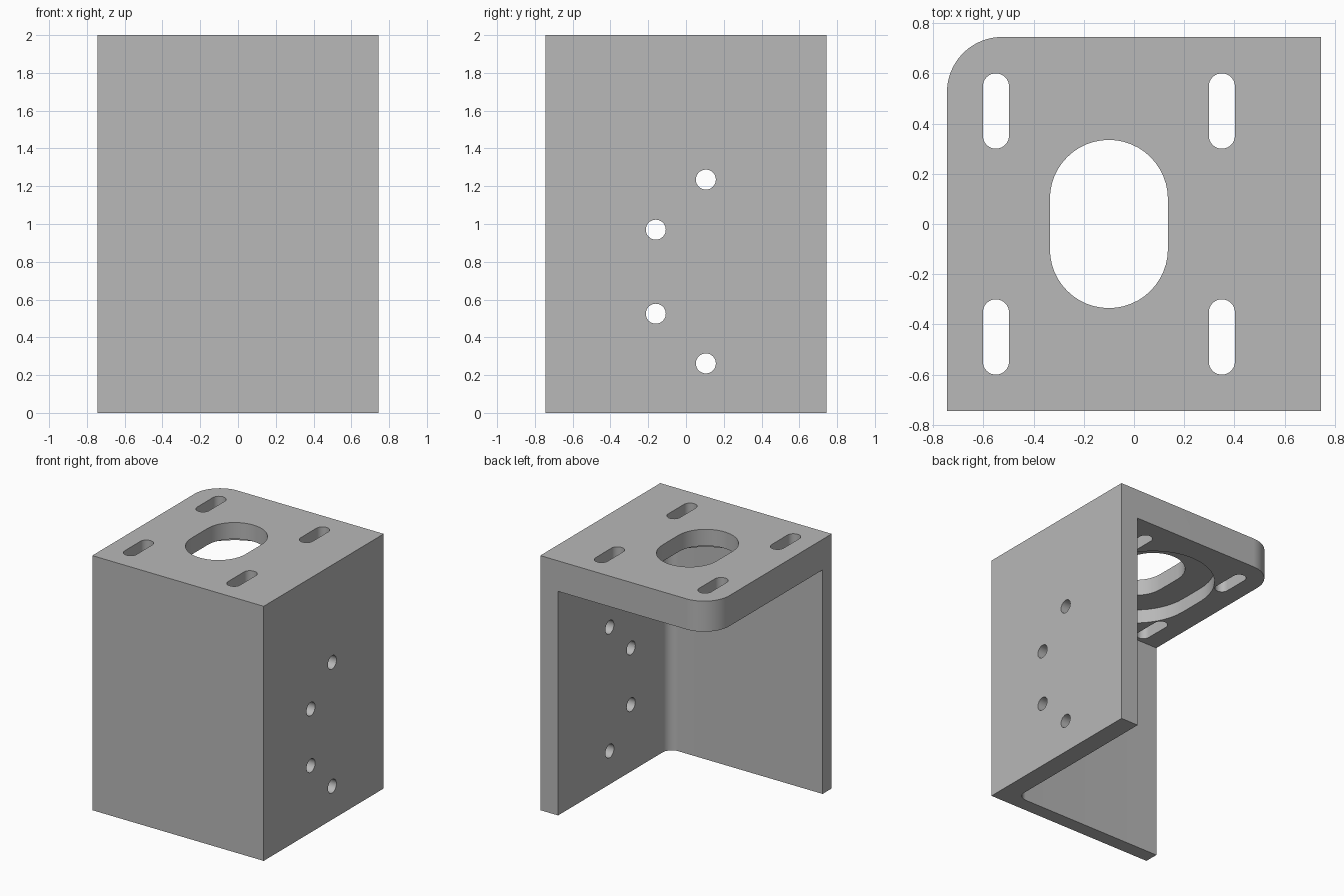
import bpy
import bmesh
from math import cos, sin, pi, radians
from mathutils import Matrix, Vector

cube = bpy.data.objects.get("Cube")
if cube:
    bpy.data.objects.remove(cube, do_unlink=True)

HALF = 0.745           # half of the square footprint
TOP = 2.0              # overall height
PLATE = 0.24           # top plate thickness
SIDE = 0.155           # thickness of the drilled wall
FRONT = 0.113          # thickness of the front wall


def arc(cx, cy, r, start, end, steps=24):
    """Points along an arc, angles in degrees."""
    angles = [radians(start + (end - start) * i / steps) for i in range(steps + 1)]
    return [(cx + r * cos(a), cy + r * sin(a)) for a in angles]


def slot(cx, cy, r, h):
    """Round-ended slot outline, straight for 2h along y."""
    return arc(cx, cy + h, r, 0, 180) + arc(cx, cy - h, r, 180, 360)


def prism(name, outline, z0, z1):
    """Extrude a counter-clockwise outline from z0 to z1."""
    bm = bmesh.new()
    face = bm.faces.new([bm.verts.new((x, y, z0)) for x, y in outline])
    result = bmesh.ops.extrude_face_region(bm, geom=[face])
    verts = [g for g in result["geom"] if isinstance(g, bmesh.types.BMVert)]
    bmesh.ops.translate(bm, verts=verts, vec=Vector((0, 0, z1 - z0)))
    bmesh.ops.recalc_face_normals(bm, faces=bm.faces)
    mesh = bpy.data.meshes.new(name)
    bm.to_mesh(mesh)
    bm.free()
    obj = bpy.data.objects.new(name, mesh)
    bpy.context.collection.objects.link(obj)
    return obj


def cut(target, cutter):
    """Subtract the cutter from the target and remove it."""
    cutter.hide_render = True
    mod = target.modifiers.new("cut", "BOOLEAN")
    mod.operation = "DIFFERENCE"
    mod.solver = "EXACT"
    mod.object = cutter
    bpy.context.view_layer.objects.active = target
    bpy.ops.object.modifier_apply(modifier=mod.name)
    bpy.data.objects.remove(cutter, do_unlink=True)


# Solid block with one rounded back corner
corner = 0.22
outline = [(-HALF, -HALF), (HALF, -HALF), (HALF, HALF)]
outline += arc(-HALF + corner, HALF - corner, corner, 90, 180)
bracket = prism("corner_bracket", outline, 0, TOP)

# Open space below the plate, with a fillet where the two walls meet
fillet = 0.08
inner_x, inner_y = HALF - SIDE, -HALF + FRONT
outline = [(-1, inner_y)]
outline += arc(inner_x - fillet, inner_y + fillet, fillet, -90, 0, 12)
outline += [(inner_x, 1), (-1, 1)]
cut(bracket, prism("pocket_cutter", outline, -0.2, TOP - PLATE))

# Central opening and the wider recess on the underside of the plate
cut(bracket, prism("opening_cutter", slot(-0.1, 0, 0.235, 0.1), 1.6, 2.2))
cut(bracket, prism("recess_cutter", slot(-0.1, 0, 0.452, 0.1), 1.6, TOP - PLATE + 0.11))

# Four adjustment slots
for x in (-0.55, 0.35):
    for y in (-0.45, 0.45):
        cut(bracket, prism("slot_cutter", slot(x, y, 0.052, 0.098), 1.6, 2.2))

# Four bolt holes through the side wall
for y, z in ((0.105, 1.235), (-0.16, 0.97), (-0.16, 0.525), (0.105, 0.262)):
    drill = prism("drill_cutter", arc(0, 0, 0.053, 0, 348.75, 31), -0.2, 0.2)
    drill.data.transform(Matrix.Translation((0.67, y, z)) @ Matrix.Rotation(pi / 2, 4, "Y"))
    cut(bracket, drill)

# Plain grey metal
grey = bpy.data.materials.new("grey_metal")
grey.use_nodes = True
colour = (0.48, 0.48, 0.48, 1)
grey.diffuse_color = colour
grey.node_tree.nodes["Principled BSDF"].inputs["Base Color"].default_value = colour
bracket.data.materials.clear()
bracket.data.materials.append(grey)

bpy.ops.object.select_all(action="DESELECT")
bracket.select_set(True)
bpy.context.view_layer.objects.active = bracket
bpy.ops.object.shade_smooth_by_angle(angle=radians(30))
